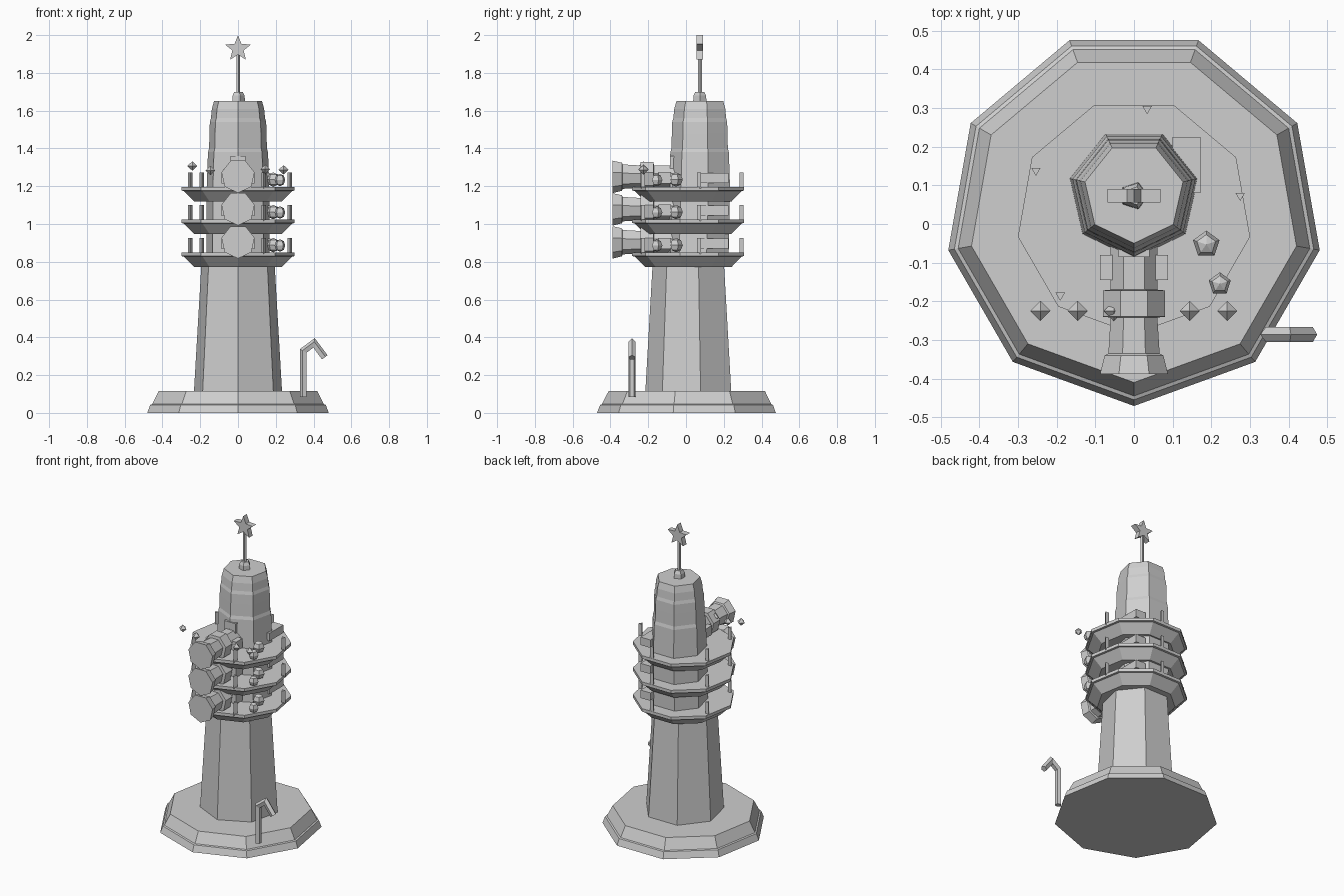
import bpy, bmesh, math
from mathutils import Vector, Matrix

if "Cube" in bpy.data.objects:
    bpy.data.objects.remove(bpy.data.objects["Cube"])

grey = bpy.data.materials.new("light grey")
grey.diffuse_color = (0.62, 0.62, 0.62, 1)
grey.use_nodes = True
grey.node_tree.nodes["Principled BSDF"].inputs["Base Color"].default_value = grey.diffuse_color


def finish(name, bm):
    bmesh.ops.recalc_face_normals(bm, faces=bm.faces)
    me = bpy.data.meshes.new(name)
    bm.to_mesh(me)
    bm.free()
    me.materials.append(grey)
    ob = bpy.data.objects.new(name, me)
    bpy.context.collection.objects.link(ob)
    return ob


def lathe(name, sides, rings, start=-90, matrix=Matrix()):
    """Stack of polygon rings (radius, height, centre y), capped at both ends."""
    bm = bmesh.new()
    loops = []
    for r, z, cy in rings:
        loops.append([bm.verts.new(matrix @ Vector((
            r * math.cos(math.radians(start + 360 * i / sides)),
            cy + r * math.sin(math.radians(start + 360 * i / sides)), z)))
            for i in range(sides)])
    for a, b in zip(loops, loops[1:]):
        for i in range(sides):
            j = (i + 1) % sides
            bm.faces.new((a[i], a[j], b[j], b[i]))
    bm.faces.new(loops[0][::-1])
    bm.faces.new(loops[-1])
    return finish(name, bm)


def box(name, lo, hi):
    bm = bmesh.new()
    lo, hi = Vector(lo), Vector(hi)
    bmesh.ops.create_cube(bm, size=1)
    for v in bm.verts:
        v.co = (lo + hi) / 2 + Vector(a * b for a, b in zip(v.co, hi - lo))
    return finish(name, bm)


def ball(name, centre, r, h, segs, rings):
    bm = bmesh.new()
    bmesh.ops.create_uvsphere(bm, u_segments=segs, v_segments=rings, radius=1)
    for v in bm.verts:
        v.co = Vector(centre) + Vector((v.co.x * r, v.co.y * r, v.co.z * h))
    return finish(name, bm)


# Nine-sided stepped base
C = 0.017
lathe("base", 9, [(.488, 0, C), (.472, .042, C), (.462, .046, C), (.427, .115, C)])

# Seven-sided tapering column and the upper tower, set further back
lathe("column", 7, [(.240, .10, .024), (.198, .80, .022)])
lathe("upper_tower", 7, [(.172, .80, .07), (.170, 1.19, .08), (.163, 1.38, .08),
                         (.157, 1.40, .08), (.155, 1.48, .08), (.153, 1.54, .08),
                         (.147, 1.56, .08), (.142, 1.61, .08), (.130, 1.652, .08)])

# Finial base, pole and star
lathe("finial_base", 5, [(.037, 1.645, .073), (.035, 1.68, .073), (.024, 1.70, .073)], 0)
lathe("pole", 5, [(.011, 1.69, .073), (.011, 1.90, .073)], 0)
bm = bmesh.new()
pts = []
for i in range(10):
    r = .072 if i % 2 == 0 else .031
    a = math.radians(90 + 36 * i)
    pts.append((r * math.cos(a), 1.928 + r * math.sin(a)))
front = [bm.verts.new((x, .055, z)) for x, z in pts]
back = [bm.verts.new((x, .091, z)) for x, z in pts]
bm.faces.new(front)
bm.faces.new(back[::-1])
for i in range(10):
    j = (i + 1) % 10
    bm.faces.new((front[i], front[j], back[j], back[i]))
finish("star", bm)

# Three identical decks, each with railing posts, a big lamp and small globes
for n, top in enumerate((.85, 1.025, 1.197)):
    lathe(f"deck_{n}", 9, [(.235, top - .078, .02), (.292, top - .022, .02),
                           (.305, top - .02, .02), (.305, top, .02)])
    for k in range(5):
        a = math.radians(11 + 72 * k)
        m = Matrix.Translation((.28 * math.cos(a), .02 + .28 * math.sin(a), top))
        lathe(f"rail_post_{n}_{k}", 3, [(.014, -.01, 0), (.014, .076, 0)], -90, m)

    # Lamp barrel: profile turned so that its axis points to the front
    zc = top + .057
    turn = Matrix.Translation((0, 0, zc)) @ Matrix.Rotation(math.radians(90), 4, 'X')
    lathe(f"lamp_barrel_{n}", 7, [(.062, -.02, 0), (.062, .17, 0), (.082, .172, 0),
                                  (.082, .24, 0), (.062, .242, 0), (.068, .335, 0),
                                  (.078, .34, 0), (.090, .388, 0)], -90, turn)
    box(f"lamp_flange_{n}", (-.04, -.085, zc - .06), (.04, -.06, zc + .105))
    for s in (-1, 1):
        xs = sorted((s * .05, s * .088))
        box(f"lamp_bracket_{n}_{s}", (xs[0], -.145, zc - .04), (xs[1], -.08, zc + .02))
    box(f"side_box_{n}", (.10, .08, top + .02), (.172, .225, top + .072))

    ball(f"globe_large_{n}", (.187, -.053, top + .038), .036, .038, 5, 4)
    ball(f"globe_small_{n}", (.222, -.155, top + .036), .030, .033, 5, 4)

# Small floating eight-faced lights above the front rail
for i, (x, z) in enumerate(((-.242, 1.307), (-.146, 1.283), (-.052, 1.29),
                            (.144, 1.29), (.241, 1.287))):
    ball(f"hanging_light_{i}", (x, -.225, z), .026, .025, 4, 2)

# Bent hook standing at the front right edge of the base
path = [(.347, .085), (.347, .327), (.402, .368), (.458, .293)]
bm = bmesh.new()
loops = []
for i, p in enumerate(path):
    p = Vector(p)
    d1 = (p - Vector(path[max(i - 1, 0)])).normalized()
    d2 = (Vector(path[min(i + 1, 3)]) - p).normalized()
    t = (d1 + d2).normalized()
    nrm = Vector((t.y, -t.x))
    k = .02 / max(nrm.dot(Vector((d2.y, -d2.x))) if i < 3 else 1, .5)
    loop = []
    for j in range(5):
        a = math.radians(72 * j + 180)
        q = p + nrm * k * math.cos(a)
        loop.append(bm.verts.new((q.x, -.286 + .02 * math.sin(a), q.y)))
    loops.append(loop)
for a, b in zip(loops, loops[1:]):
    for i in range(5):
        j = (i + 1) % 5
        bm.faces.new((a[i], a[j], b[j], b[i]))
bm.faces.new(loops[0])
bm.faces.new(loops[-1])
finish("hook", bm)
